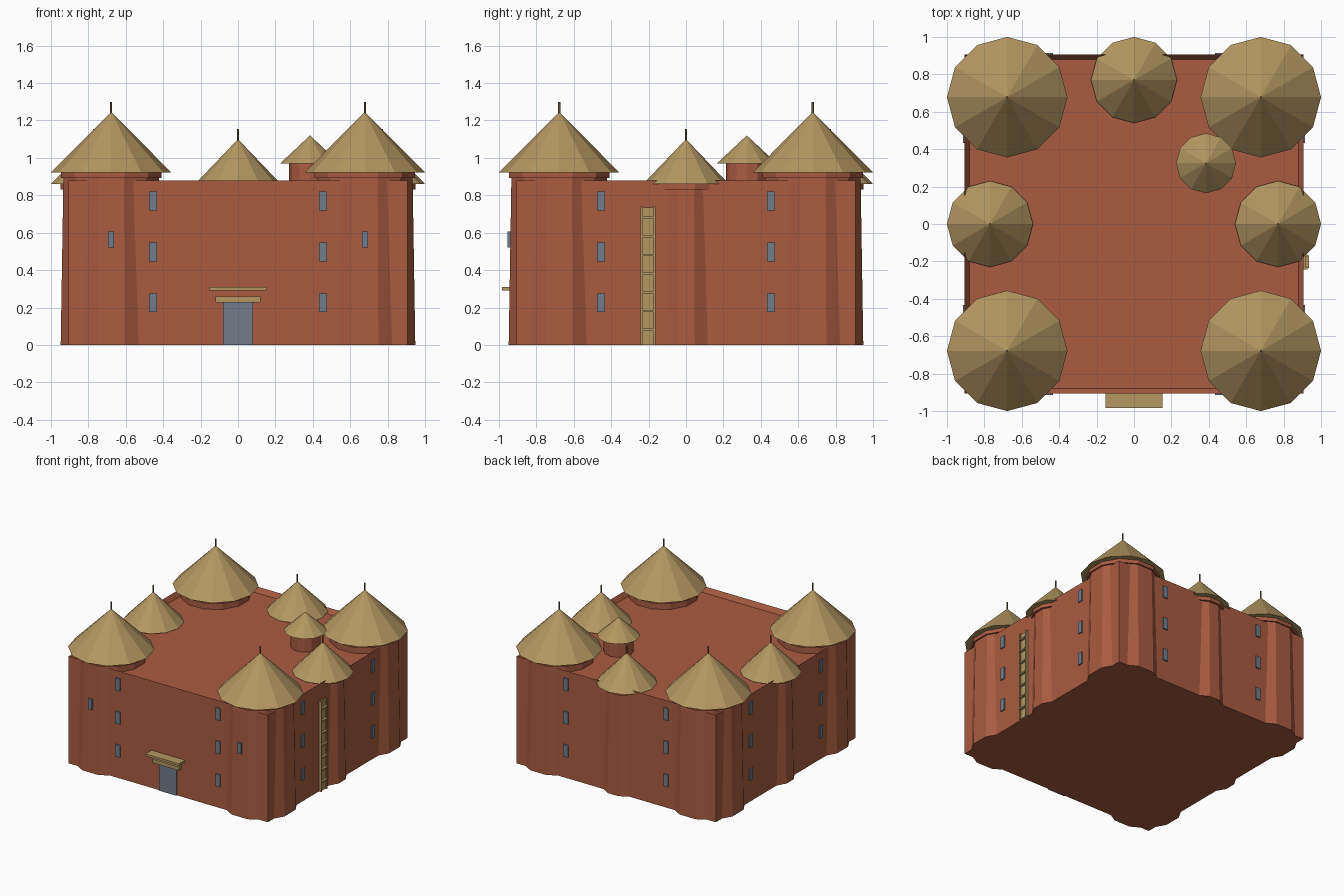
import bpy, bmesh, math
from mathutils import Matrix

if "Cube" in bpy.data.objects:
    bpy.data.objects.remove(bpy.data.objects["Cube"])


def material(name, color):
    m = bpy.data.materials.new(name)
    m.diffuse_color = (*color, 1)
    m.use_nodes = True
    m.node_tree.nodes["Principled BSDF"].inputs["Base Color"].default_value = m.diffuse_color
    return m


CLAY = material("red clay", (0.40, 0.107, 0.052))
THATCH = material("thatch", (0.46, 0.31, 0.12))
SLATE = material("grey blue", (0.17, 0.20, 0.26))
WOOD = material("dark wood", (0.20, 0.13, 0.06))


def finish(name, bm, mat):
    mesh = bpy.data.meshes.new(name)
    bm.to_mesh(mesh)
    bm.free()
    mesh.materials.append(mat)
    ob = bpy.data.objects.new(name, mesh)
    bpy.context.collection.objects.link(ob)
    return ob


def box(name, lo, hi, mat, turn=0):
    """Box between two corners, turned about the world z axis."""
    bm = bmesh.new()
    bmesh.ops.create_cube(bm, size=1)
    for v in bm.verts:
        v.co = [lo[i] + (v.co[i] + 0.5) * (hi[i] - lo[i]) for i in range(3)]
    bmesh.ops.rotate(bm, verts=bm.verts, matrix=Matrix.Rotation(turn, 3, 'Z'))
    return finish(name, bm, mat)


def drum(name, x, y, z0, z1, r0, r1, mat, sides=12, turn=0):
    """Tapered prism or cone standing at x, y."""
    bm = bmesh.new()
    place = Matrix.Translation((x, y, (z0 + z1) / 2)) @ Matrix.Rotation(turn, 4, 'Z')
    bmesh.ops.create_cone(bm, cap_ends=True, segments=sides, radius1=r0,
                          radius2=r1, depth=z1 - z0, matrix=place)
    return finish(name, bm, mat)


def tower(name, x, y, r0, r1, cornice, eave, roof_r, tip, mast):
    flat = math.pi / 12
    k = 1 / math.cos(flat)  # radii are given to the flat sides
    drum(name + "_wall", x, y, 0, eave, r0 * k, r1 * k, CLAY, turn=flat)
    drum(name + "_cornice", x, y, eave - 0.03, eave, cornice * k, cornice * k, CLAY, turn=flat)
    drum(name + "_roof", x, y, eave, tip, roof_r, 0, THATCH)
    drum(name + "_finial", x, y, tip - 0.03, mast, 0.006, 0.006, WOOD, sides=6)


# Main block with a sunken flat roof behind a parapet
W, H = 0.905, 0.88
bm = bmesh.new()
bmesh.ops.create_cube(bm, size=1, matrix=Matrix.Translation((0, 0, H / 2))
                      @ Matrix.Diagonal((2 * W, 2 * W, H, 1)))
top = [f for f in bm.faces if f.normal.z > 0.9]
bmesh.ops.inset_region(bm, faces=top, thickness=0.035)
bmesh.ops.translate(bm, verts=top[0].verts, vec=(0, 0, -0.04))
finish("main_block", bm, CLAY)

# Corner towers, then smaller towers on the right, back and left walls
for sx in (-1, 1):
    for sy in (-1, 1):
        tower("corner_tower", sx * 0.678, sy * 0.678, 0.27, 0.255, 0.268,
              0.922, 0.322, 1.245, 1.30)
for x, y in ((0.77, 0), (0, 0.77), (-0.77, 0)):
    tower("wall_tower", x, y, 0.175, 0.162, 0.18, 0.86, 0.23, 1.10, 1.155)

# Small turret on the roof
drum("turret_wall", 0.385, 0.325, 0.83, 0.975, 0.112, 0.112, CLAY)
drum("turret_roof", 0.385, 0.325, 0.97, 1.12, 0.16, 0, THATCH)

# Window plates: three rows beside the towers on every wall
for side in range(4):
    for x in (-0.455, 0.455):
        for z in (0.225, 0.497, 0.77):
            box("window", (x - 0.021, -W - 0.009, z - 0.05),
                (x + 0.021, -W + 0.02, z + 0.05), SLATE, side * math.pi / 2)
for x in (-0.678, 0.678):
    box("tower_window", (x - 0.016, -0.954, 0.52), (x + 0.016, -0.92, 0.607), SLATE)

# Door, lintel and canopy
box("door", (-0.08, -W - 0.009, 0), (0.08, -W + 0.02, 0.23), SLATE)
box("door_lintel", (-0.12, -0.94, 0.228), (0.12, -W + 0.02, 0.258), THATCH)
box("door_canopy", (-0.152, -0.985, 0.291), (0.152, -W + 0.02, 0.309), THATCH)

# Ladder on the right wall
box("ladder_back", (W - 0.01, -0.24, 0), (W + 0.012, -0.165, 0.735), THATCH)
for y in (-0.243, -0.173):
    box("ladder_rail", (W - 0.01, y, 0), (W + 0.022, y + 0.011, 0.74), THATCH)
for i in range(7):
    z = 0.075 + i * 0.1
    box("ladder_rung", (W, -0.236, z), (W + 0.03, -0.168, z + 0.012), THATCH)
